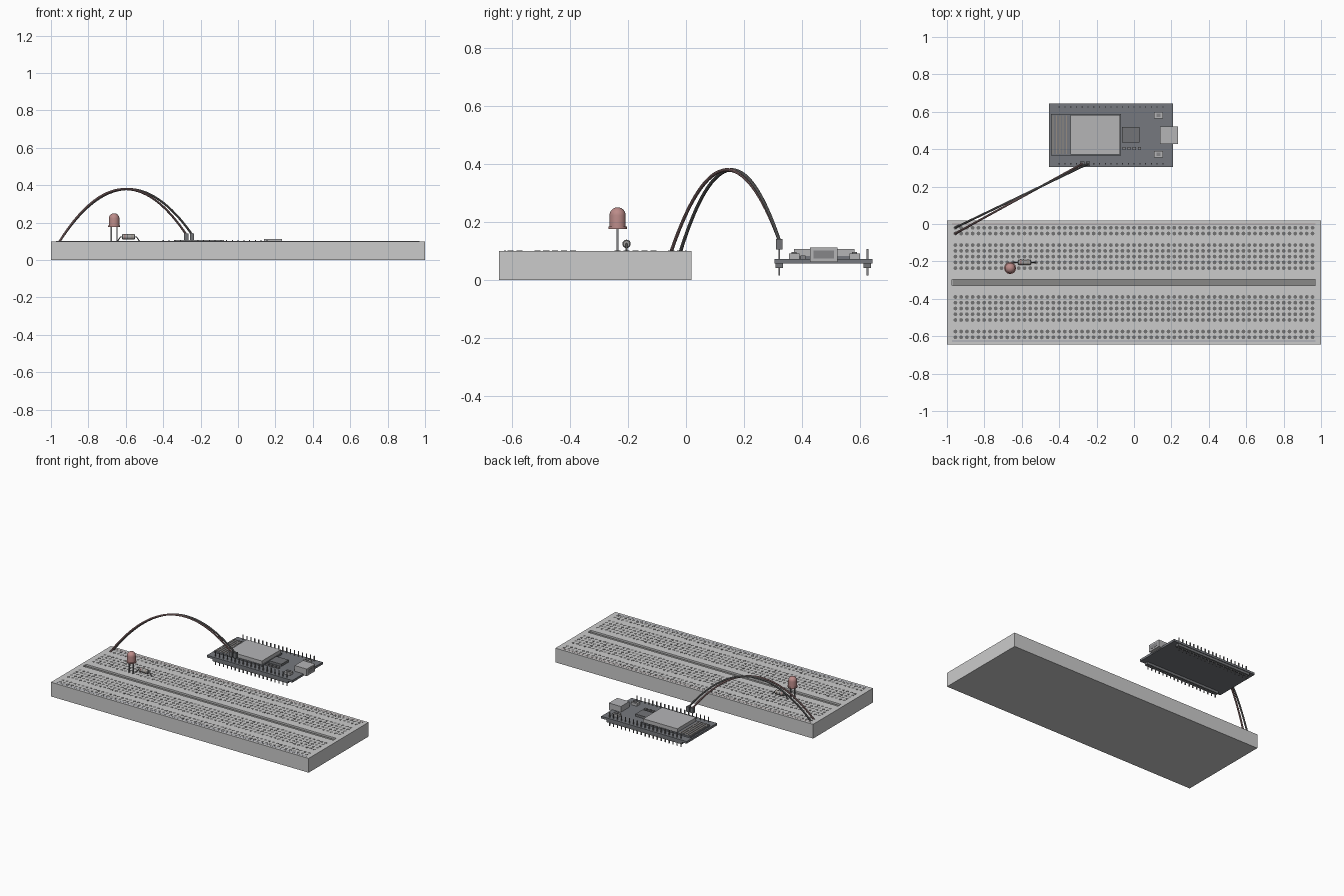
import bpy, bmesh, math
from mathutils import Vector, Matrix

if "Cube" in bpy.data.objects:
    bpy.data.objects.remove(bpy.data.objects["Cube"])

def mat(name, r, g, b):
    m = bpy.data.materials.new(name)
    m.diffuse_color = (r, g, b, 1)
    m.use_nodes = True
    m.node_tree.nodes["Principled BSDF"].inputs["Base Color"].default_value = m.diffuse_color
    return m

RED = mat("led_red", .50, .26, .25)
WIRE_RED = mat("wire_red", .34, .21, .21)
WIRE_DARK = mat("wire_dark", .18, .18, .18)
STRIPE_RED = mat("stripe_red", .40, .33, .33)
STRIPE_BLUE = mat("stripe_blue", .33, .34, .40)
BOARD = mat("board_slate", .18, .19, .21)
DARK = mat("dark_grey", .17, .175, .185)
HOLE = mat("hole_grey", .17, .17, .17)
CHANNEL = mat("channel_grey", .25, .25, .245)
BODY = mat("body_grey", .53, .53, .51)
METAL = mat("metal", .46, .46, .47)
PIN = mat("pin_metal", .24, .24, .25)
TRACE = mat("trace_metal", .30, .26, .22)
TAN = mat("resistor_grey", .36, .35, .34)

def finish(name, bm, m=None, smooth=False):
    me = bpy.data.meshes.new(name)
    bmesh.ops.recalc_face_normals(bm, faces=bm.faces)
    bm.to_mesh(me)
    bm.free()
    ob = bpy.data.objects.new(name, me)
    bpy.context.collection.objects.link(ob)
    if m:
        me.materials.append(m)
    if smooth:
        bpy.ops.object.select_all(action='DESELECT')
        ob.select_set(True)
        bpy.context.view_layer.objects.active = ob
        bpy.ops.object.shade_smooth_by_angle(angle=math.radians(35))
    return ob

def boxes(name, ranges, m=None):
    """One object from boxes given as (x0, x1, y0, y1, z0, z1)."""
    bm = bmesh.new()
    for x0, x1, y0, y1, z0, z1 in ranges:
        M = Matrix.Translation(((x0 + x1) / 2, (y0 + y1) / 2, (z0 + z1) / 2)) @ \
            Matrix.Diagonal((x1 - x0, y1 - y0, z1 - z0, 1))
        bmesh.ops.create_cube(bm, size=1, matrix=M)
    return finish(name, bm, m)

def lathe(name, profile, loc, m, axis='Z', n=24):
    """Spin (radius, height) points round an axis through loc."""
    bm = bmesh.new()
    vs = [bm.verts.new((r, 0, h)) for r, h in profile]
    es = [bm.edges.new(p) for p in zip(vs, vs[1:])]
    bmesh.ops.spin(bm, geom=vs + es, axis=(0, 0, 1), cent=(0, 0, 0),
                   angle=math.tau, steps=n)
    bmesh.ops.remove_doubles(bm, verts=bm.verts, dist=1e-5)
    R = Matrix.Rotation(math.pi / 2, 4, 'Y') if axis == 'X' else Matrix()
    bm.transform(Matrix.Translation(loc) @ R)
    return finish(name, bm, m, True)

def tube(name, pts, r, m, n=10):
    """Round tube swept along points, capped at both ends."""
    pts = [Vector(p) for p in pts]
    bm = bmesh.new()
    rings = []
    for i, p in enumerate(pts):
        d = (pts[min(i + 1, len(pts) - 1)] - pts[max(i - 1, 0)]).normalized()
        side = d.cross(Vector((.48, -.877, .02))).normalized()
        up = d.cross(side)
        rings.append([bm.verts.new(p + r * (side * math.cos(a) + up * math.sin(a)))
                      for a in (math.tau * k / n for k in range(n))])
    for a, b in zip(rings, rings[1:]):
        for k in range(n):
            bm.faces.new((a[k], a[(k + 1) % n], b[(k + 1) % n], b[k]))
    bm.faces.new(rings[0])
    bm.faces.new(rings[-1])
    return finish(name, bm, m, True)

# Breadboard body with a recessed centre channel
P, X0, YC, TOP = .0308, -.955, -.313, .1
body = boxes("breadboard_body", [(-1, 1, -.645, .019, 0, TOP)], BODY)
cutter = boxes("channel_cutter", [(-.972, .97, YC - .017, YC + .017, .088, .12)], BODY)
cutter.hide_render = True
cutter.hide_set(True)
cut = body.modifiers.new("channel", 'BOOLEAN')
cut.operation, cut.object, cut.solver = 'DIFFERENCE', cutter, 'EXACT'
boxes("channel_floor", [(-.971, .969, YC - .016, YC + .016, .085, .0887)], CHANNEL)

# Rail stripes
for s, m, label in ((1, STRIPE_RED, "back"), (-1, STRIPE_BLUE, "front")):
    y = YC + s * .312
    boxes(f"{label}_rail_stripe", [(-.972, .97, y - .003, y + .003, .095, TOP + .0006)], m)

# Contact holes: two rails and two blocks of five rows
bm = bmesh.new()
for off in [.077 + P * k for k in range(5)] + [.262, .262 + P]:
    for s in (1, -1):
        for c in range(63):
            bmesh.ops.create_cone(bm, cap_ends=True, segments=8, radius1=.0105,
                                  radius2=.0105, depth=.004, matrix=Matrix.Translation(
                                      (X0 + P * c, YC + s * off, TOP - .0014)))
finish("contact_holes", bm, HOLE)

# Controller circuit board
B = .072
boxes("circuit_board", [(-.455, .208, .305, .643, .057, B)], BOARD)
boxes("module_board", [(-.445, -.07, .367, .587, B, .082)], BOARD)
boxes("metal_shield", [(-.34, -.075, .372, .582, .082, .107)], METAL)
boxes("antenna_traces", [(-.436 + .018 * k, -.43 + .018 * k, .375, .58, .082, .084)
                         for k in range(5)], TRACE)
boxes("driver_chip", [(-.064, .03, .437, .518, B, .088)], DARK)
boxes("small_components", [(-.062 + .0275 * k, -.045 + .0275 * k, .395, .412, B, .083)
                           for k in range(4)], PIN)

# Push buttons
for label, y in (("front", .373), ("back", .582)):
    boxes(f"{label}_button_base", [(.108, .155, y - .018, y + .018, B, .09)], METAL)
    boxes(f"{label}_button_cap", [(.12, .143, y - .009, y + .009, .09, .096)], PIN)

# Socket with dark opening
boxes("usb_socket", [(.14, .234, .428, .522, .062, .112)], METAL)
boxes("usb_opening", [(.2, .2355, .44, .51, .074, .101)], PIN)

# Pin headers along both long edges
PX = -.1225 - 9 * P
for label, y in (("front", .322), ("back", .626)):
    boxes(f"{label}_pin_header", [(PX - P / 2, PX + 18.5 * P, y - .013, y + .013, .04, .057)], DARK)
    boxes(f"{label}_pins", [(PX + P * k - .003, PX + P * k + .003, y - .003, y + .003,
                             .014, .107) for k in range(19)], PIN)

# Jumper wires arching from the pins to the rail
for label, m, k, y in (("red", WIRE_RED, 4, -.051), ("dark", WIRE_DARK, 5, -.019)):
    a, b = Vector((X0, y, .098)), Vector((PX + P * k, .322, .136))
    boxes(f"{label}_wire_plug", [(b.x - .011, b.x + .011, .311, .333, .105, .141)], DARK)
    tube(f"{label}_jumper_wire",
         [a.lerp(b, t) + Vector((0, 0, 4 * .262 * t * (1 - t)))
          for t in (i / 32 for i in range(33))], .006, m)

# LED with flange, dome and two leads
lx, ly = X0 + 9.5 * P, YC + .077
dome = [(.028 * math.cos(a), .222 + .028 * math.sin(a))
        for a in (math.pi / 2 * i / 8 for i in range(8))]
lathe("led_bulb", [(0, .176), (.032, .176), (.032, .184), (.028, .184)] + dome + [(0, .25)],
      (lx, ly, 0), RED)
for label, s in (("left", -1), ("right", 1)):
    x = lx + s * P / 2
    boxes(f"led_{label}_lead", [(x - .003, x + .003, ly - .003, ly + .003, .095, .18)], PIN)

# Resistor with bands and bent leads
rx, ry, rz = X0 + 12 * P, YC + .077 + P, .124
lathe("resistor_body", [(0, -.035), (.011, -.035), (.014, -.031), (.014, .031),
                        (.011, .035), (0, .035)], (rx, ry, rz), TAN, 'X', 16)
for i, (dx, m) in enumerate(((-.02, WIRE_RED), (-.005, WIRE_DARK), (.018, TRACE))):
    lathe(f"resistor_band_{i + 1}", [(.0135, -.003), (.0145, -.003), (.0145, .003), (.0135, .003)],
          (rx + dx, ry, rz), m, 'X', 16)
for label, s in (("left", -1), ("right", 1)):
    tube(f"resistor_{label}_lead", [(rx + s * .03, ry, rz), (rx + s * .042, ry, rz),
                                    (rx + s * 2 * P, ry, .097)], .003, PIN, 8)
